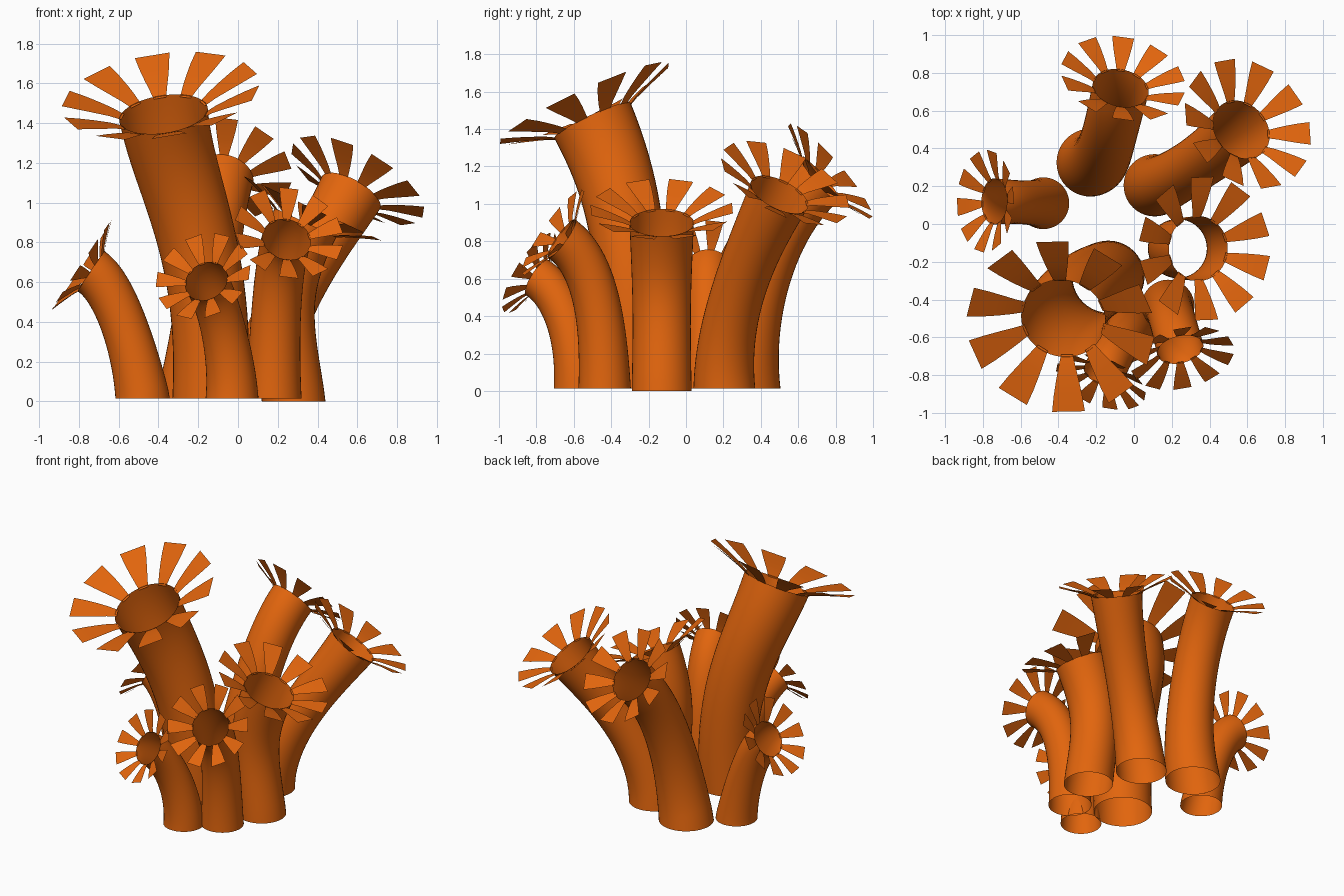
import bpy, bmesh, math
from mathutils import Vector
from mathutils.geometry import interpolate_bezier

if "Cube" in bpy.data.objects:
    bpy.data.objects.remove(bpy.data.objects["Cube"])

mat = bpy.data.materials.new("coral_orange")
mat.diffuse_color = (0.76, 0.13, 0.004, 1)
mat.use_nodes = True
mat.node_tree.nodes["Principled BSDF"].inputs["Base Color"].default_value = mat.diffuse_color


def finish(bm, name):
    me = bpy.data.meshes.new(name)
    bm.to_mesh(me)
    bm.free()
    for p in me.polygons:
        p.use_smooth = True
    me.materials.append(mat)
    ob = bpy.data.objects.new(name, me)
    bpy.context.collection.objects.link(ob)
    return ob


def frame(n):
    """Two axes across direction n, the first as close to +x as possible."""
    u = Vector((1, 0, 0))
    u = (u - n * u.dot(n)).normalized()
    return u, n.cross(u)


def tube(name, base, p1, p2, top, r0, r1, pinch, sides=40, steps=24):
    # open-ended stalk swept along one bezier segment, slightly waisted
    pts = interpolate_bezier(base, p1, p2, top, steps + 1)
    bm = bmesh.new()
    prev = None
    for i, p in enumerate(pts):
        if i == 0:
            t = Vector((0, 0, 1))
        elif i == steps:
            t = top - p2
        else:
            t = pts[i + 1] - pts[i - 1]
        u, v = frame(t.normalized())
        f = i / steps
        r = (r0 + (r1 - r0) * f) * (1 - pinch * math.sin(math.pi * f))
        ring = [bm.verts.new(p + r * (u * math.cos(a) + v * math.sin(a)))
                for a in (2 * math.pi * k / sides for k in range(sides))]
        if prev:
            for k in range(sides):
                j = (k + 1) % sides
                bm.faces.new((prev[k], prev[j], ring[j], ring[k]))
        prev = ring
    finish(bm, name)


# blade profile: distance out, rise along the axis, half width (in rim radii)
BLADE = [(0.95, -0.04, 0.14), (1.2, 0.09, 0.20), (1.5, 0.21, 0.27),
         (1.85, 0.34, 0.34), (2.2, 0.46, 0.39)]


def tentacles(name, top, n, r, phase, count=10):
    # ring of thin flared blades round the mouth
    u, v = frame(n)
    bm = bmesh.new()
    for k in range(count):
        a = math.radians(phase) + 2 * math.pi * k / count
        out = u * math.cos(a) + v * math.sin(a)
        side = n.cross(out)
        prev = None
        for d, h, w in BLADE:
            c = top + r * (out * d + n * h)
            row = [bm.verts.new(c - side * w * r), bm.verts.new(c + side * w * r)]
            if prev:
                bm.faces.new((prev[0], row[0], row[1], prev[1]))
            prev = row
    finish(bm, name)


# name, base, first handle, mouth centre, mouth direction, handle length,
# base radius, mouth radius, waist pinch, blade phase
STALKS = [
    ("tall", (-.14, -.28, .014), (-.10, -.27, .75), (-.375, -.50, 1.445), (-.14, -.42, .9), .42, .19, .225, .04, 23),
    ("back_right", (.11, .205, .014), (.15, .19, .42), (.568, .50, 1.05), (.45, .40, .80), .34, .165, .168, .14, 4),
    ("right", (.28, -.13, 0), (.235, -.13, .35), (.34, -.13, .90), (.42, 0, .9), .40, .16, .172, .06, 20),
    ("front_right", (.18, -.435, .014), (.18, -.44, .3), (.245, -.665, .815), (.2, -.8, .57), .25, .14, .125, .06, 18),
    ("front", (-.03, -.574, .014), (-.03, -.58, .25), (-.16, -.795, .605), (-.3, -.8, .5), .18, .133, .112, .08, -6),
    ("left", (-.48, .11, .014), (-.51, .11, .22), (-.74, .12, .655), (-.84, .02, .56), .16, .137, .122, .10, 5),
    ("back", (-.23, .325, .014), (-.16, .31, .4), (-.07, .72, 1.13), (.18, .74, .65), .36, .18, .15, .10, 18),
]

for name, b, p1, top, n, k, r0, r1, pinch, phase in STALKS:
    top, n = Vector(top), Vector(n).normalized()
    tube(name + "_tube", Vector(b), Vector(p1), top - n * k, top, r0, r1, pinch)
    tentacles(name + "_tentacles", top, n, r1, phase)
